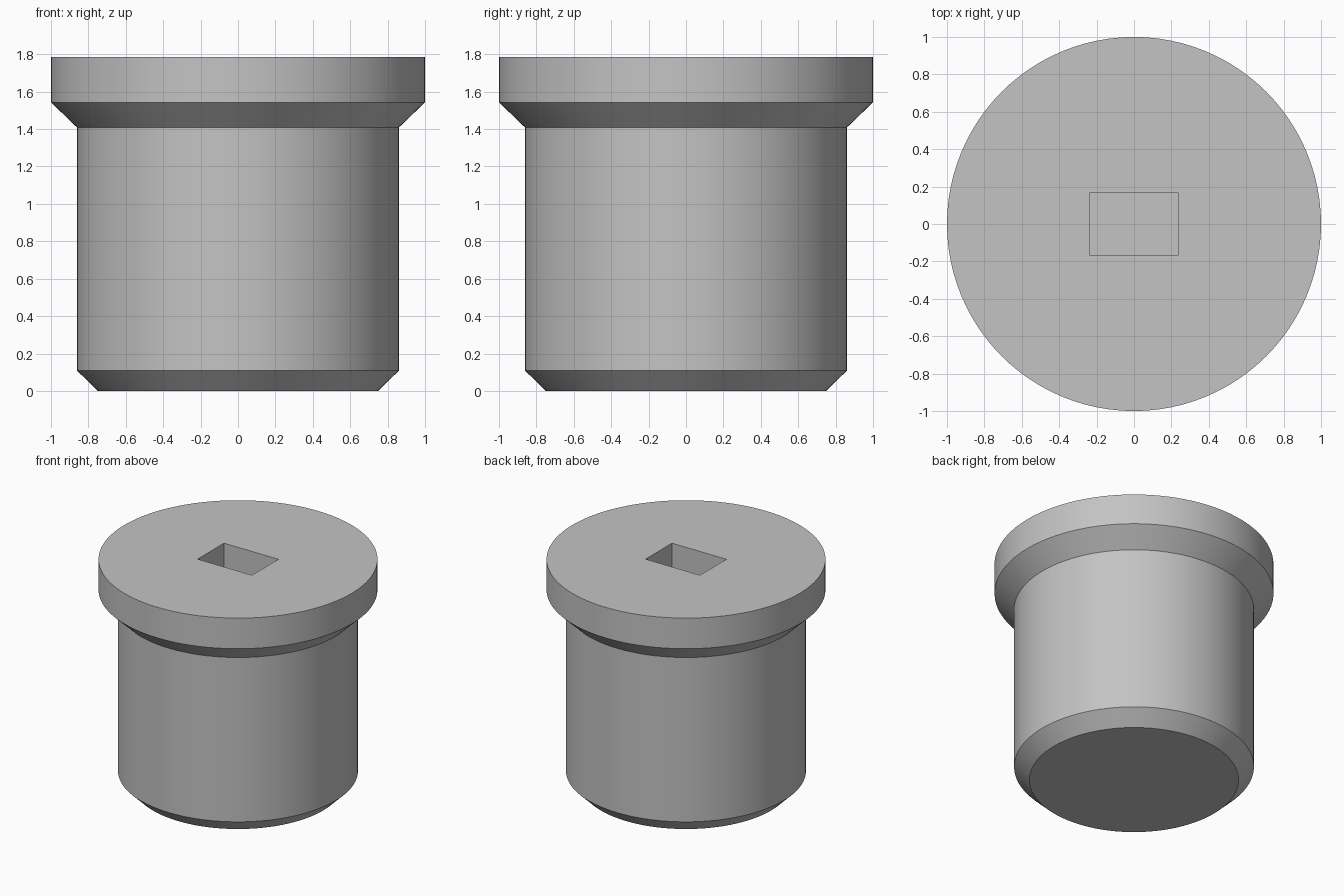
import bpy
import bmesh
import math

cube = bpy.data.objects.get("Cube")
if cube:
    bpy.data.objects.remove(cube, do_unlink=True)

SIDES = 96
TOP = 1.785
SLOT_SIZE = (0.476, 0.33)
SLOT_DEPTH = 0.5

# Plain grey metal
grey = bpy.data.materials.new("grey metal")
grey.use_nodes = True
colour = (0.55, 0.55, 0.55, 1)
grey.diffuse_color = colour
grey.node_tree.nodes["Principled BSDF"].inputs["Base Color"].default_value = colour


def add_object(name, bm):
    bmesh.ops.recalc_face_normals(bm, faces=bm.faces)
    mesh = bpy.data.meshes.new(name)
    bm.to_mesh(mesh)
    bm.free()
    mesh.materials.append(grey)
    obj = bpy.data.objects.new(name, mesh)
    bpy.context.collection.objects.link(obj)
    return obj


def turned_solid(name, profile):
    """Stack rings of (radius, height) and cap both ends."""
    bm = bmesh.new()
    rings = []
    for radius, z in profile:
        angles = [math.tau * i / SIDES for i in range(SIDES)]
        rings.append([bm.verts.new((radius * math.cos(a), radius * math.sin(a), z))
                      for a in angles])
    for low, high in zip(rings, rings[1:]):
        for i in range(SIDES):
            j = (i + 1) % SIDES
            bm.faces.new((low[i], low[j], high[j], high[i]))
    bm.faces.new(rings[0][::-1])
    bm.faces.new(rings[-1])
    return add_object(name, bm)


# Plug: chamfered foot, straight barrel, flared collar and flat head
plug = turned_solid("plug_body", [(0.75, 0), (0.86, 0.108), (0.86, 1.408),
                                  (1, 1.543), (1, TOP)])

# Rectangular drive socket sunk into the head
bm = bmesh.new()
bmesh.ops.create_cube(bm, size=1)
bmesh.ops.scale(bm, vec=(*SLOT_SIZE, SLOT_DEPTH * 2), verts=bm.verts)
bmesh.ops.translate(bm, vec=(0, 0, TOP), verts=bm.verts)
cutter = add_object("socket_cutter", bm)
cutter.hide_render = True

cut = plug.modifiers.new("socket", 'BOOLEAN')
cut.operation = 'DIFFERENCE'
cut.solver = 'EXACT'
cut.object = cutter

bpy.ops.object.select_all(action='DESELECT')
plug.select_set(True)
bpy.context.view_layer.objects.active = plug
bpy.ops.object.modifier_apply(modifier=cut.name)
bpy.data.objects.remove(cutter, do_unlink=True)

# Round walls smooth, rims and socket edges crisp
bpy.ops.object.shade_smooth_by_angle(angle=math.radians(30))
